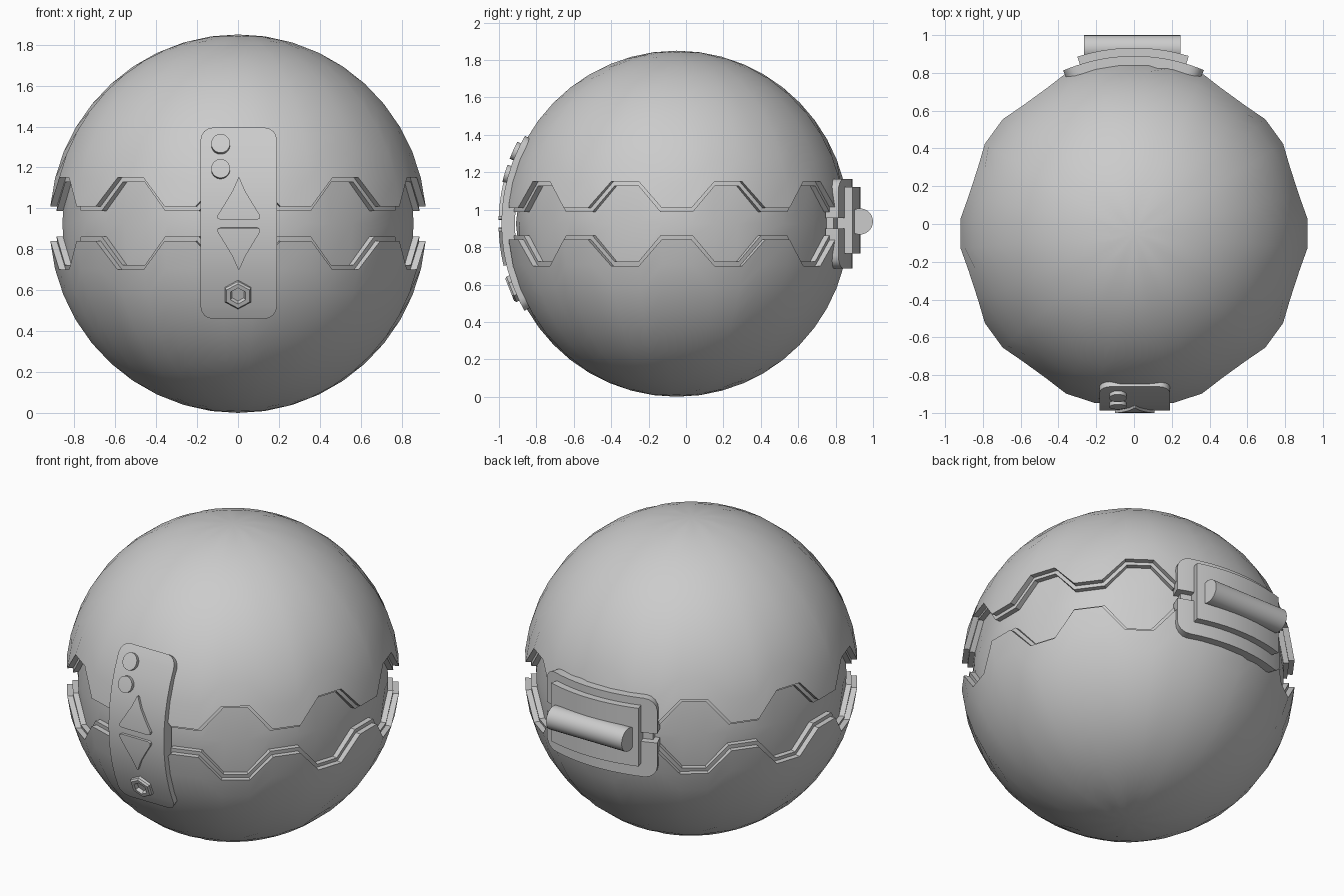
import bpy, bmesh
from math import sin, cos, asin, sqrt, radians, pi

if "Cube" in bpy.data.objects:
    bpy.data.objects.remove(bpy.data.objects["Cube"])

CY, CZ, R = -0.05, 0.925, 0.925


def finish(name, bm):
    bmesh.ops.remove_doubles(bm, verts=bm.verts, dist=0.0002)
    bmesh.ops.recalc_face_normals(bm, faces=bm.faces)
    me = bpy.data.meshes.new(name)
    bm.to_mesh(me)
    bm.free()
    ob = bpy.data.objects.new(name, me)
    bpy.context.collection.objects.link(ob)
    bpy.context.view_layer.objects.active = ob
    ob.select_set(True)
    bpy.ops.object.shade_smooth_by_angle(angle=radians(32))
    ob.select_set(False)
    return ob


def skin(bm, rings, close_rows):
    """Bridge equal-length vertex rings; each ring is closed if close_rows."""
    n = len(rings[0])
    for a, b in zip(rings, rings[1:]):
        for j in range(n if close_rows else n - 1):
            k = (j + 1) % n
            bm.faces.new((a[j], a[k], b[k], b[j]))


# body: ball with a stepped zigzag groove around the middle
def column(a_out, a_in, h):
    low = h - 0.022
    half = [(0.862, low, a_in), (0.893, low, a_in), (0.893, h, a_out), (R, h, a_out)]
    lat0 = asin(h / R)
    for k in range(1, 11):
        half.append((R, R * sin(lat0 + (pi / 2 - lat0) * k / 10), a_out))
    full = [(r, -z, a) for r, z, a in reversed(half)] + [(0.862, 0, a_in)] + half
    pts = []
    for r, z, a in full:
        w = sqrt(max(r * r - z * z, 0))
        pts.append((w * sin(radians(a)), CY - w * cos(radians(a)), CZ + z))
    return pts


bm = bmesh.new()
cols = []
for i in range(10):
    for a_out, a_in, h in ((-5, -4.4, 0.225), (5, 4.4, 0.225), (13, 12.4, 0.085), (23, 23.6, 0.085)):
        cols.append([bm.verts.new(p) for p in column(36 * i + a_out, 36 * i + a_in, h)])
skin(bm, cols + [cols[0]], False)
finish("ball_body", bm)


# curved slabs: rows of (bend coordinate, low, high) wrapped on the ball
def front(r, a, v):
    return (v, CY - r * cos(a), CZ + r * sin(a))


def back(r, a, v):
    return (r * sin(a), CY + r * cos(a), v)


def slab(name, rows, r0, r1, place, off=0.0):
    bm = bmesh.new()
    rings = []
    for u, lo, hi in rows:
        a = asin((u - off) / r1)
        rings.append([bm.verts.new(place(r, a, v)) for r, v in ((r0, lo), (r0, hi), (r1, hi), (r1, lo))])
    skin(bm, rings, True)
    bm.faces.new(rings[0])
    bm.faces.new(rings[-1])
    return finish(name, bm)


def rounded(u0, u1, lo, hi, c_lo, c_hi, n=10):
    c = max(c_lo, c_hi, 0.001)
    arc = [c * (1 - cos(radians(t))) for t in (0, 22.5, 45, 67.5, 90)]
    us = [u0 + d for d in arc]
    us += [u0 + c + (u1 - u0 - 2 * c) * k / n for k in range(1, n)]
    us += [u1 - d for d in reversed(arc)]
    rows = []
    for u in us:
        d = min(u - u0, u1 - u)
        ins = [q - sqrt(max(q * q - (q - d) ** 2, 0)) if d < q else 0 for q in (c_lo, c_hi)]
        rows.append((u, lo + ins[0], hi - ins[1]))
    return rows


# front control plate
slab("front_plate", rounded(0.46, 1.395, -0.183, 0.19, 0.06, 0.06), 0.865, 0.937, front, CZ)

# arrow buttons
for name, base, s in (("up_arrow", 0.945, 1), ("down_arrow", 0.905, -1)):
    prof = ((0, 0.09), (0.006, 0.103), (0.02, 0.104), (0.08, 0.067), (0.14, 0.031), (0.19, 0.009), (0.205, 0.003))
    slab(name, [(base + s * d, 0.004 - w, 0.004 + w) for d, w in prof], 0.92, 0.952, front, CZ)

# round buttons
for name, z in (("upper_button", 1.318), ("lower_button", 1.195)):
    rows = [(z - 0.046 * cos(t), -0.085 - 0.046 * sin(t), -0.085 + 0.046 * sin(t))
            for t in [pi * (k + 0.5) / 12 for k in range(12)]]
    slab(name, rows, 0.92, 0.958, front, CZ)

# hexagonal bolt with a socket
bm = bmesh.new()
tilt = asin((0.575 - CZ) / 0.95)
rings = []
for rad, h in ((0.073, 0.92), (0.073, 0.95), (0.064, 0.96), (0.042, 0.96), (0.034, 0.94)):
    ring = []
    for k in range(6):
        x, t = rad * sin(k * pi / 3), rad * cos(k * pi / 3)
        ring.append(bm.verts.new((x, CY - h * cos(tilt) + t * sin(tilt), CZ + h * sin(tilt) + t * cos(tilt))))
    rings.append(ring)
skin(bm, rings, True)
bm.faces.new(rings[-1])
finish("hex_bolt", bm)

# rear clasp: two base halves, filler strap, raised block
slab("clasp_upper_base", rounded(-0.375, 0.37, 0.955, 1.165, 0, 0.07), 0.865, 0.94, back)
slab("clasp_lower_base", rounded(-0.375, 0.37, 0.685, 0.90, 0.07, 0), 0.865, 0.94, back)
slab("clasp_strap", rounded(-0.33, 0.325, 0.89, 0.965, 0, 0), 0.855, 0.90, back)
slab("clasp_block", rounded(-0.30, 0.29, 0.765, 1.12, 0, 0), 0.90, 0.983, back)

# rear handle bar
bm = bmesh.new()
rings = [[bm.verts.new((x, 0.93 + 0.07 * cos(k * pi / 12), 0.937 + 0.07 * sin(k * pi / 12))) for k in range(24)]
         for x in (-0.265, 0.245)]
skin(bm, rings, True)
for ring in rings:
    bm.faces.new(ring)
finish("handle_bar", bm)
